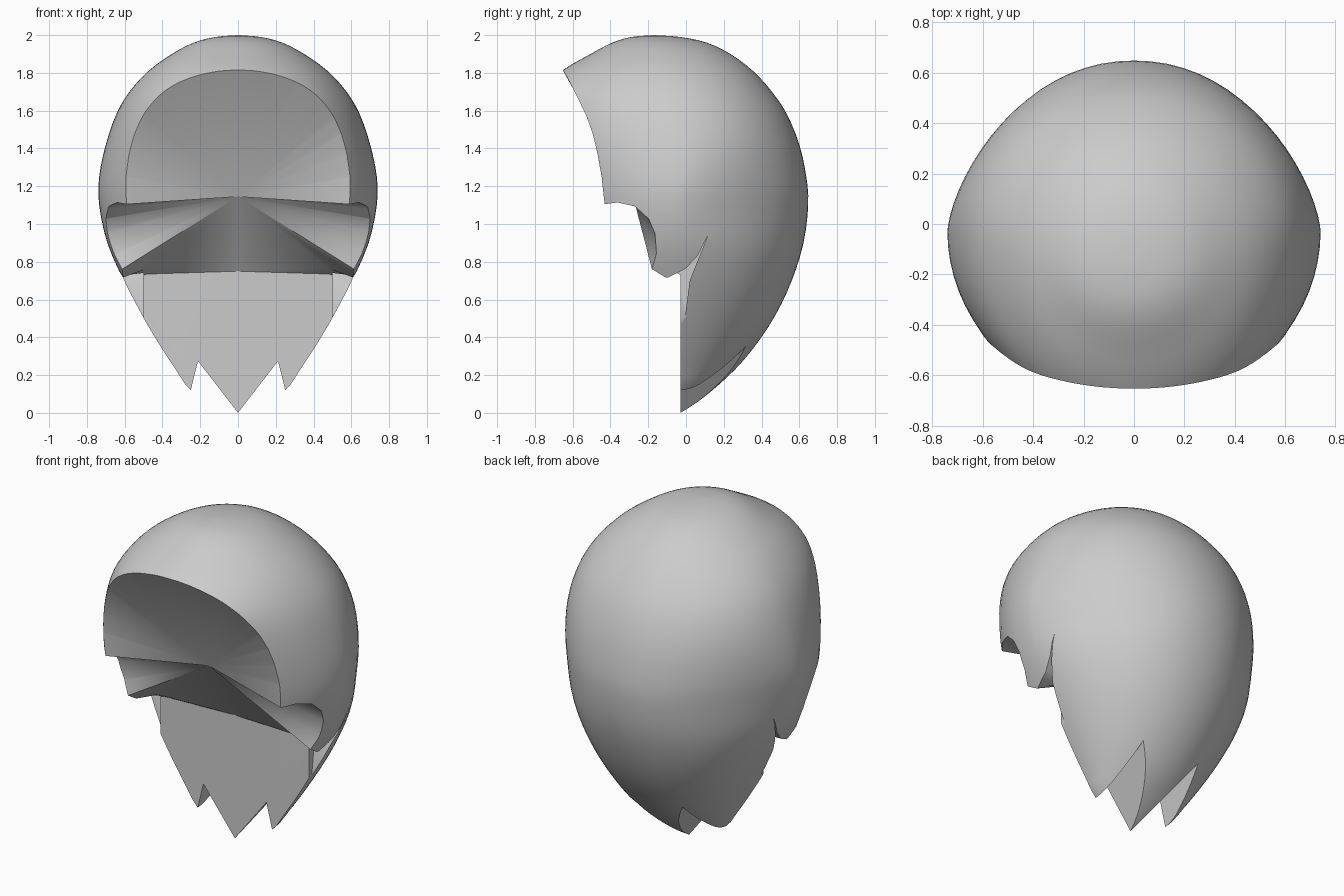
import bpy, bmesh, math
from mathutils import Vector

if "Cube" in bpy.data.objects:
    bpy.data.objects.remove(bpy.data.objects["Cube"])

mat = bpy.data.materials.new("hair_grey")
mat.diffuse_color = (0.6, 0.6, 0.6, 1)
mat.use_nodes = True
mat.node_tree.nodes["Principled BSDF"].inputs["Base Color"].default_value = mat.diffuse_color


def add_object(name, bm):
    bmesh.ops.recalc_face_normals(bm, faces=bm.faces[:])
    me = bpy.data.meshes.new(name)
    bm.to_mesh(me)
    bm.free()
    me.materials.append(mat)
    ob = bpy.data.objects.new(name, me)
    bpy.context.collection.objects.link(ob)
    return ob


def spline(p0, p1, p2, p3, t):
    return [0.5 * (2 * b + (c - a) * t + (2 * a - 5 * b + 4 * c - d) * t * t
                   + (3 * b - a - 3 * c + d) * t ** 3) for a, b, c, d in zip(p0, p1, p2, p3)]


# Hair volume: height, half width, back y, front y, y of widest point
ROWS = [
    (0.00, 0.00, -0.03, -0.03, -0.03), (0.05, 0.115, 0.05, -0.15, -0.03),
    (0.12, 0.25, 0.14, -0.25, -0.03), (0.23, 0.33, 0.26, -0.35, -0.03),
    (0.36, 0.415, 0.37, -0.42, -0.03), (0.52, 0.51, 0.475, -0.50, -0.03),
    (0.70, 0.605, 0.56, -0.60, -0.03), (0.90, 0.692, 0.622, -0.67, -0.03),
    (1.10, 0.735, 0.647, -0.70, -0.03), (1.25, 0.735, 0.637, -0.735, -0.03),
    (1.42, 0.70, 0.60, -0.785, -0.04), (1.58, 0.645, 0.535, -0.805, -0.06),
    (1.70, 0.575, 0.455, -0.78, -0.08), (1.81, 0.475, 0.355, -0.66, -0.11),
    (1.90, 0.35, 0.235, -0.505, -0.13), (1.96, 0.235, 0.11, -0.39, -0.15),
    (1.99, 0.12, -0.03, -0.29, -0.17), (2.00, 0.00, -0.17, -0.17, -0.17)]
SEG, SUB = 72, 3
sections = []
for i in range(len(ROWS) - 1):
    q = [ROWS[max(0, min(len(ROWS) - 1, i + k))] for k in (-1, 0, 1, 2)]
    sections += [spline(*q, s / SUB) for s in range(SUB)]
bm = bmesh.new()
rings = []
for z, w, b, f, m in sections[1:]:
    ring = []
    flat = math.exp(-((z - 1.1) / 0.3) ** 2)  # flattened flanks at ear height
    for k in range(SEG):
        a = 2 * math.pi * k / SEG
        c, s = math.cos(a), math.sin(a)
        if s >= 0:
            s = s * (1 - flat) + flat * max(0.0, 1 - abs(c) ** 2.1) ** 0.7
        ring.append(bm.verts.new((c * w, m + s * ((b - m) if s >= 0 else (m - f)), z)))
    rings.append(ring)
for r0, r1 in zip(rings, rings[1:]):
    for k in range(SEG):
        bm.faces.new((r0[k], r0[(k + 1) % SEG], r1[(k + 1) % SEG], r1[k]))
for ring, row in ((rings[0], ROWS[0]), (rings[-1], ROWS[-1])):
    tip = bm.verts.new((0, row[2], row[0]))
    for k in range(SEG):
        bm.faces.new((ring[k], ring[(k + 1) % SEG], tip))
hair = add_object("hair", bm)
cutters = []


def prism(name, front, back):
    bm = bmesh.new()
    a = [bm.verts.new(p) for p in front]
    b = [bm.verts.new(p) for p in back]
    bm.faces.new(a)
    bm.faces.new(b[::-1])
    for i in range(len(a)):
        j = (i + 1) % len(a)
        bm.faces.new((a[i], b[i], b[j], a[j]))
    cutters.append(add_object(name, bm))


# Wedge between the nape locks, and gap behind each sideburn (y, z)
GAP = [(-0.145, 0.66), (-0.1, 0.715), (0.0, 0.765), (0.06, 0.83), (0.12, 0.95),
       (0.055, 0.79), (0.02, 0.7), (0.0, 0.55), (-0.02, 0.35), (-0.145, 0.35)]
for side in (1, -1):
    apex = Vector((0.212, -0.03, 0.275))
    inner, out = Vector((0.006, -0.03, 0.008)), Vector((0.25, -0.03, 0.12))
    tri = [apex, apex + (inner - apex) * 1.06, apex + (out - apex) * 2]
    run = Vector((-0.015, 0.34, 0.075))
    ends = [[Vector(((p + run * t).x * side, (p + run * t).y, (p + run * t).z)) for p in tri]
            for t in (-0.31, 1.43)]
    prism("nape_notch_cutter", *ends)
for side in (1, -1):
    prism("sideburn_gap_cutter", [(0.5 * side, y, z) for y, z in GAP],
          [(0.95 * side, y, z) for y, z in GAP])

# Face opening: a fan around one centre point, sideburn undersides, flat lower front
C = Vector((0, -0.28, 1.145))
EDGE = [(0, -0.65, 1.81), (0.1, -0.648, 1.808), (0.2, -0.64, 1.795), (0.31, -0.62, 1.76),
        (0.4, -0.59, 1.70), (0.46, -0.56, 1.64), (0.51, -0.527, 1.57), (0.55, -0.495, 1.48),
        (0.575, -0.47, 1.38), (0.588, -0.445, 1.25), (0.587, -0.43, 1.105),
        (0.62, -0.36, 1.115), (0.66, -0.27, 1.095), (0.68, -0.2, 1.03),
        (0.685, -0.165, 0.95), (0.665, -0.155, 0.84)]
outer = [C + (Vector(p) - C) * 1.25 for p in EDGE] + [Vector((0.80, -0.15, 0.645))]
S, SB, S2 = (0.48, -0.08, 0.765), (0.48, -0.03, 0.735), (0.80, -0.02, 0.645)
M, B, B2 = (0, -0.03, 0.75), (0, -0.03, -0.3), (0.80, -0.03, -0.3)
polys = [(C, p, q) for p, q in zip(outer, outer[1:])]
polys += [(C, outer[-1], S), (S, outer[-1], S2), (S, S2, SB), (C, S, M), (S, SB, M),
          (M, SB, B), (SB, S2, B2), (SB, B2, B)]
bm = bmesh.new()
for side in (1, -1):
    for poly in polys:
        bm.faces.new([bm.verts.new((p[0] * side, p[1], p[2])) for p in poly])
bmesh.ops.remove_doubles(bm, verts=bm.verts[:], dist=1e-4)
rim = [e for e in bm.edges if e.is_boundary]
new = bmesh.ops.extrude_edge_only(bm, edges=rim)["geom"]
for v in new:
    if isinstance(v, bmesh.types.BMVert):
        v.co.y = -2
cap = [e for e in new if isinstance(e, bmesh.types.BMEdge) and e.is_boundary]
bmesh.ops.triangle_fill(bm, edges=cap, use_beauty=True)
cutters.append(add_object("face_opening_cutter", bm))

# Carve and shade
bpy.context.view_layer.objects.active = hair
hair.select_set(True)
for cut in cutters:
    mod = hair.modifiers.new("carve", "BOOLEAN")
    mod.operation, mod.solver, mod.object = "DIFFERENCE", "EXACT", cut
    bpy.ops.object.modifier_apply(modifier=mod.name)
    bpy.data.objects.remove(cut)
bpy.ops.object.shade_smooth_by_angle(angle=math.radians(38))
